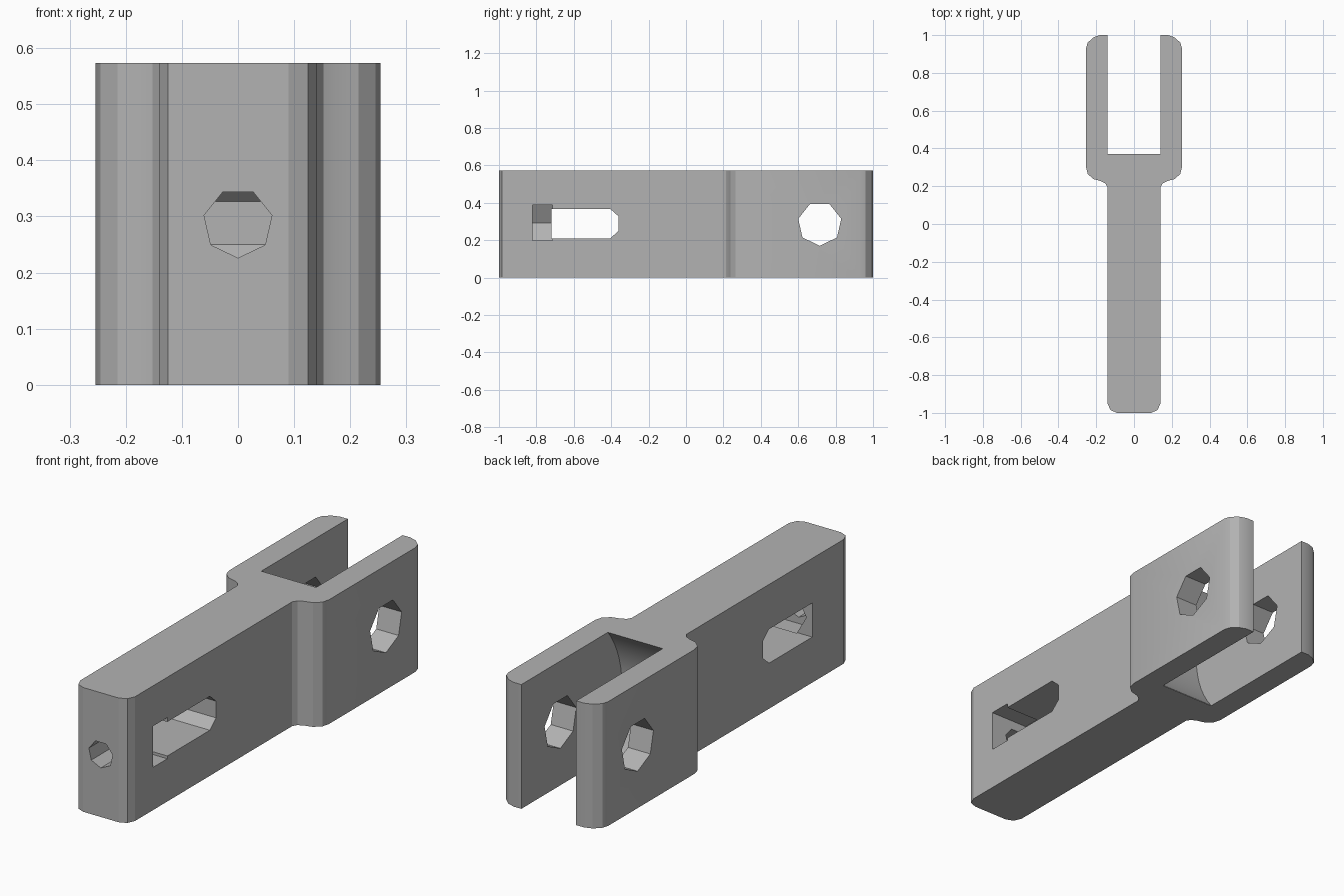
import bpy, bmesh
from math import sin, cos, pi
from mathutils import Vector

cube = bpy.data.objects.get("Cube")
if cube:
    bpy.data.objects.remove(cube, do_unlink=True)

HEIGHT = 0.573
MID = 0.288       # height of the hole axes
PIN_Y = 0.715     # centre of the fork pin

grey = bpy.data.materials.new("plain_grey")
grey.use_nodes = True
colour = (0.45, 0.45, 0.45, 1)
grey.diffuse_color = colour
grey.node_tree.nodes["Principled BSDF"].inputs["Base Color"].default_value = colour


def prism(name, points, axis, start, end):
    """Extrude a profile along an axis; the profile lies in the other two axes, in order."""
    bm = bmesh.new()

    def place(a, b):
        co = [a, b]
        co.insert("xyz".index(axis), start)
        return bm.verts.new(co)

    face = bm.faces.new([place(a, b) for a, b in points])
    top = bmesh.ops.extrude_face_region(bm, geom=[face])["geom"]
    shift = Vector([end - start if c == axis else 0 for c in "xyz"])
    bmesh.ops.translate(bm, vec=shift, verts=[v for v in top if isinstance(v, bmesh.types.BMVert)])
    bmesh.ops.recalc_face_normals(bm, faces=bm.faces)
    mesh = bpy.data.meshes.new(name)
    bm.to_mesh(mesh)
    bm.free()
    mesh.materials.append(grey)
    obj = bpy.data.objects.new(name, mesh)
    bpy.context.collection.objects.link(obj)
    return obj


def ring(a, b, radius, sides, turn):
    return [(a + radius * cos(turn + 2 * pi * i / sides),
             b + radius * sin(turn + 2 * pi * i / sides)) for i in range(sides)]


# Bar and fork outline, right half, mirrored to the left
half = [(0.09, -1), (0.125, -0.985), (0.14, -0.95),
        (0.14, 0.195), (0.152, 0.215), (0.175, 0.227), (0.215, 0.238), (0.245, 0.265),
        (0.254, 0.3), (0.254, 0.93), (0.245, 0.96), (0.215, 0.988), (0.18, 1)]
body = prism("fork_link", half + [(-x, y) for x, y in reversed(half)], "z", 0, HEIGHT)

# Fork gap with a round floor
gap = prism("fork_gap_cutter", ring(PIN_Y, MID, 0.448, 64, 0), "x", -0.14, 0.14)
gap_box = prism("fork_box_cutter", [(0.37, -0.2), (1.2, -0.2), (1.2, 0.8), (0.37, 0.8)],
                "x", -0.14, 0.14)

# Seven-sided pin hole and bolt hole
pin = prism("pin_hole_cutter", ring(PIN_Y, MID, 0.118, 7, -pi / 2), "x", -0.4, 0.4)
bolt = prism("bolt_hole_cutter", ring(0, MID, 0.062, 7, -pi / 2), "y", -1.2, -0.6)

# Long side slot with chamfered inner end
slot = prism("slot_cutter", [(-0.72, 0.21), (-0.405, 0.21), (-0.36, 0.25), (-0.36, 0.327),
                             (-0.405, 0.367), (-0.72, 0.367)], "x", -0.4, 0.4)

# Nut pocket, pointed inside and open on the left side
nut = prism("nut_pocket_cutter", [(-0.11, 0.292), (-0.055, 0.197), (0.4, 0.197),
                                  (0.4, 0.387), (-0.055, 0.387)], "y", -0.82, -0.715)

bpy.context.view_layer.objects.active = body
body.select_set(True)
for cutter in (gap, gap_box, pin, bolt, slot, nut):
    cutter.hide_render = True
    mod = body.modifiers.new(cutter.name, "BOOLEAN")
    mod.operation = "DIFFERENCE"
    mod.solver = "EXACT"
    mod.object = cutter
    bpy.ops.object.modifier_apply(modifier=mod.name)
    bpy.data.objects.remove(cutter, do_unlink=True)

bpy.ops.object.shade_smooth_by_angle(angle=pi / 9)
